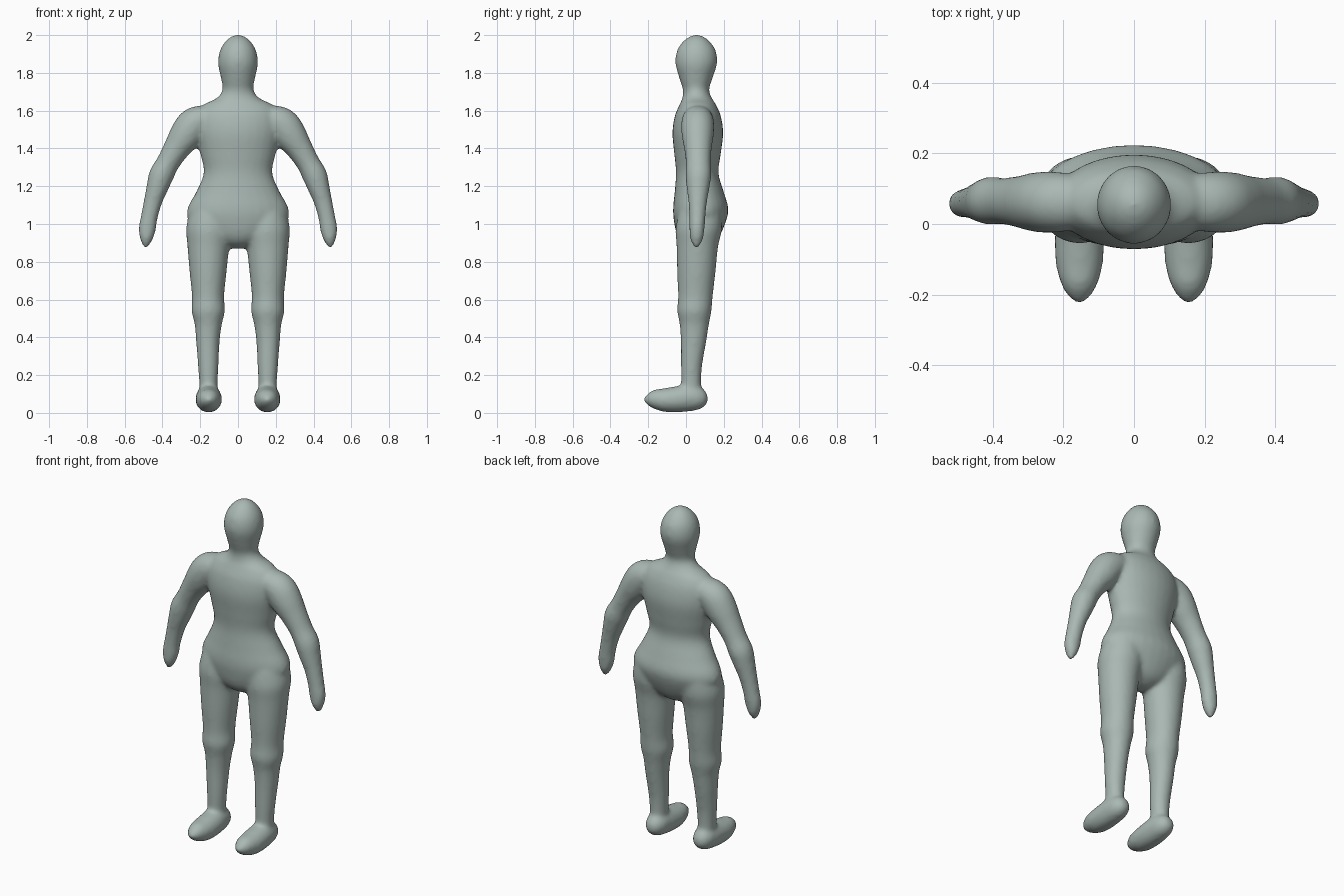
import bpy, bmesh, math
from mathutils import Vector

old = bpy.data.objects.get("Cube")
if old:
    bpy.data.objects.remove(old)

skin = bpy.data.materials.new("grey_green")
skin.use_nodes = True
COLOR = (0.40, 0.48, 0.455, 1)
skin.diffuse_color = COLOR
skin.node_tree.nodes["Principled BSDF"].inputs["Base Color"].default_value = COLOR

SIDES = 28
STEPS = 5
bm = bmesh.new()


def smooth_path(rows):
    """Interpolate section rows with a Catmull-Rom spline."""
    pts = [Vector(r) for r in rows]
    pts = [pts[0]] + pts + [pts[-1]]
    out = []
    for a, b, c, d in zip(pts, pts[1:], pts[2:], pts[3:]):
        for i in range(STEPS):
            t = i / STEPS
            out.append(0.5 * (2 * b + (c - a) * t + (2 * a - 5 * b + 4 * c - d) * t * t
                              + (3 * b - a - 3 * c + d) * t ** 3))
    return out + [pts[-1]]


def loft(rows, depth_axis, mirror=1):
    """Rows are x, y, z, half width, half depth; rings lie square to the path."""
    rows = smooth_path(rows)
    centres = [Vector(r[:3]) for r in rows]
    rings = []
    for i, r in enumerate(rows):
        tangent = centres[min(i + 1, len(rows) - 1)] - centres[max(i - 1, 0)]
        tangent -= depth_axis * tangent.dot(depth_axis)
        across = depth_axis.cross(tangent.normalized())
        ring = []
        for k in range(SIDES):
            a = math.tau * k / SIDES
            p = centres[i] + across * (max(r[3], .004) * math.cos(a)) + depth_axis * (max(r[4], .004) * math.sin(a))
            ring.append(bm.verts.new((p.x * mirror, p.y, p.z)))
        rings.append(ring)
    faces = [bm.faces.new(rings[0]), bm.faces.new(rings[-1])]
    for lo, hi in zip(rings, rings[1:]):
        for k in range(SIDES):
            n = (k + 1) % SIDES
            faces.append(bm.faces.new((lo[k], lo[n], hi[n], hi[k])))
    bmesh.ops.recalc_face_normals(bm, faces=faces)


Y, Z = Vector((0, 1, 0)), Vector((0, 0, 1))

# Torso, neck and head: height, half width, front y, back y
trunk = [(.87, .03, .03, .10), (.90, .12, -.02, .15), (.95, .20, -.05, .185),
         (1.03, .265, -.066, .217), (1.09, .265, -.068, .223), (1.17, .222, -.06, .20),
         (1.27, .182, -.053, .172), (1.37, .20, -.062, .184), (1.48, .225, -.072, .197),
         (1.57, .225, -.06, .185), (1.63, .185, -.035, .16), (1.665, .115, -.02, .138),
         (1.71, .082, -.016, .122), (1.77, .09, -.035, .14), (1.85, .106, -.056, .165),
         (1.92, .095, -.047, .157), (1.97, .064, -.012, .122), (1.995, .03, .025, .087),
         (2.003, .005, .05, .06)]
loft([(0, (f + b) / 2, z, w, (b - f) / 2) for z, w, f, b in trunk], Y)

# Legs: height, inner x, outer x, front y, back y
leg = [(1.06, .04, .255, -.04, .19), (.97, .03, .275, -.055, .19), (.88, .046, .268, -.05, .17),
       (.75, .06, .257, -.047, .157), (.62, .073, .244, -.042, .142), (.54, .069, .246, -.046, .135),
       (.47, .085, .23, -.034, .122), (.38, .097, .222, -.028, .108), (.25, .103, .212, -.027, .086),
       (.16, .108, .206, -.026, .08), (.08, .11, .205, -.025, .08)]

# Feet: y, half width, sole z, top z
foot = [(.117, .01, .065, .085), (.10, .04, .035, .12), (.06, .06, .015, .145),
        (0, .068, .006, .15), (-.06, .07, .002, .14), (-.12, .066, .006, .13),
        (-.17, .052, .022, .122), (-.205, .032, .042, .10), (-.225, .008, .062, .078)]

# Arms: x, y, z, half width, half depth
arm = [(.13, .062, 1.58, .04, .06), (.18, .062, 1.56, .073, .08), (.235, .062, 1.525, .09, .087),
       (.28, .062, 1.465, .086, .084), (.325, .063, 1.40, .071, .073), (.37, .065, 1.325, .062, .066),
       (.405, .066, 1.26, .066, .068), (.425, .064, 1.20, .059, .062), (.45, .062, 1.12, .049, .05),
       (.47, .06, 1.035, .045, .043), (.481, .058, .97, .046, .04), (.486, .056, .915, .032, .033),
       (.49, .055, .872, .009, .01)]

for side in (1, -1):
    loft([((a + b) / 2, (f + k) / 2, z, (b - a) / 2, (k - f) / 2) for z, a, b, f, k in leg], Y, side)
    loft([(.155, y, (s + t) / 2, w, (t - s) / 2) for y, w, s, t in foot], Z, side)
    loft(arm, Y, side)

# Fuse the overlapping limbs into one soft skin
mesh = bpy.data.meshes.new("body")
bm.to_mesh(mesh)
bm.free()
mesh.materials.append(skin)
body = bpy.data.objects.new("body", mesh)
bpy.context.collection.objects.link(body)
fuse = body.modifiers.new("fuse", "REMESH")
fuse.mode = "VOXEL"
fuse.voxel_size = 0.011
fuse.use_smooth_shade = True
soften = body.modifiers.new("soften", "SMOOTH")
soften.factor = 0.5
soften.iterations = 10
